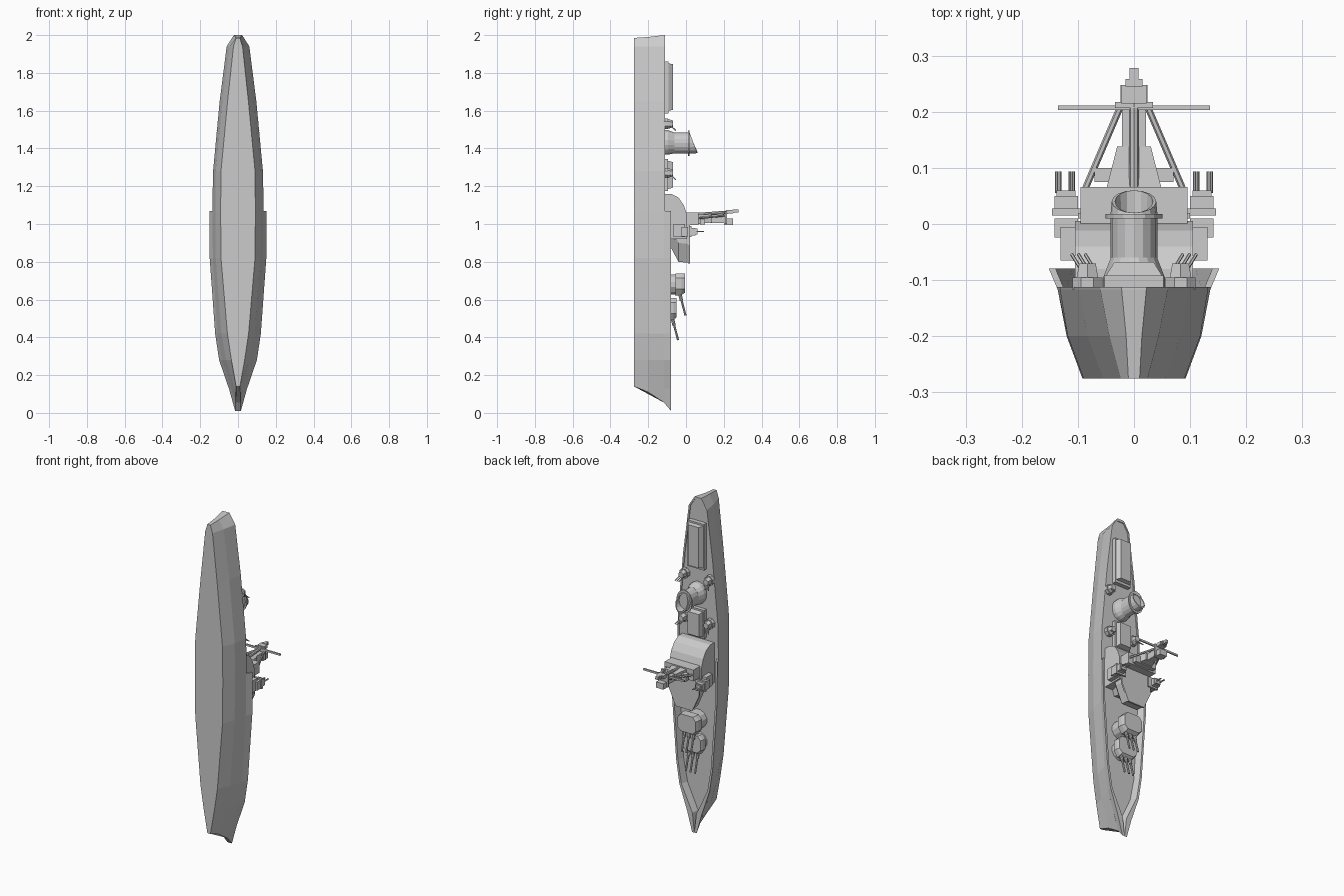
import bpy, bmesh, math
from mathutils import Vector

if "Cube" in bpy.data.objects:
    bpy.data.objects.remove(bpy.data.objects["Cube"])

# Ship stands on its bow: +y is the ship's "up", +z runs to the stern.
DECK = -0.117


def finish(name, bm):
    bmesh.ops.recalc_face_normals(bm, faces=bm.faces[:])
    me = bpy.data.meshes.new(name)
    bm.to_mesh(me)
    bm.free()
    ob = bpy.data.objects.new(name, me)
    bpy.context.collection.objects.link(ob)
    return ob


def loft(name, rings, cap=True):
    bm = bmesh.new()
    vs = [[bm.verts.new(p) for p in r] for r in rings]
    n = len(rings[0])
    for a, b in zip(vs, vs[1:]):
        for i in range(n):
            j = (i + 1) % n
            bm.faces.new((a[i], a[j], b[j], b[i]))
    if cap:
        bm.faces.new(vs[0])
        bm.faces.new(vs[-1])
    return finish(name, bm)


def box(name, x0, x1, y0, y1, z0, z1, inset=0.0, zin=None):
    """Box rising in y, its top optionally inset."""
    k = inset if zin is None else zin
    def ring(y, i, k):
        return [(x0 + i, y, z0 + k), (x1 - i, y, z0 + k), (x1 - i, y, z1 - k), (x0 + i, y, z1 - k)]
    return loft(name, [ring(y0, 0, 0), ring(y1, inset, k)])


def tower(name, levels, n, x=0, z=0):
    """Stack of elliptical rings: y, rx, rz, z offset."""
    return loft(name, [[(x + rx * math.cos(2 * math.pi * (i + .5) / n), y,
                         z + dz + rz * math.sin(2 * math.pi * (i + .5) / n)) for i in range(n)]
                       for y, rx, rz, dz in levels])


def rod(name, a, b, r, n=8, r2=None):
    a, b = Vector(a), Vector(b)
    q = (b - a).to_track_quat('Z', 'Y')
    def ring(c, r):
        return [c + q @ Vector((r * math.cos(2 * math.pi * i / n), r * math.sin(2 * math.pi * i / n), 0))
                for i in range(n)]
    return loft(name, [ring(a, r), ring(b, r2 or r)])


def side_prism(name, prof, x):
    """Extrude a (y, z, width factor) side profile across the ship."""
    return loft(name, [[(s * x * w, y, z) for y, z, w in prof] for s in (-1, 1)])


# Hull stations: z at keel / bilge / deck, then half widths
stations = [(.14, .11, .055, .010, .012, .012), (.28, .28, .28, .035, .062, .085),
            (.42, .42, .42, .056, .088, .110), (.82, .82, .82, .090, .118, .133),
            (1.07, 1.07, 1.07, .092, .120, .136), (1.28, 1.28, 1.28, .090, .118, .132),
            (1.65, 1.65, 1.65, .055, .083, .097), (1.94, 1.94, 1.94, .024, .044, .060),
            (1.985, 1.99, 2.0, .010, .014, .022)]
rings = []
for zb, zm, zd, b, m, d in stations:
    half = [(b, -.275, zb), (m, -.2, zm), (d, DECK, zd)]
    rings.append(half + [(-x, y, z) for x, y, z in reversed(half)])
loft("hull", rings)

# Flared forward bulwark and low aft rim: z low, z top, low width, top width, inner inset
fore = [(.055, .01, .012, .015, None), (.13, .125, .036, .047, .034), (.28, .28, .085, .1, .014),
        (.42, .42, .11, .121, .012), (.82, .82, .133, .15, .012), (1.07, 1.07, .136, .152, .012)]
aft = [(z, z, d, d, .01) for _, _, z, _, _, d in stations[4:8]] + [(2.0, 2.0, .022, .022, .01)]
for s in (-1, 1):
    for nm, rows, top in (("bulwark", fore, -.079), ("aft_rim", aft, -.112)):
        sec = []
        for zl, zt, lo, hi, t in rows:
            il, it = (0, 0) if t is None else (lo - t, hi - t)
            sec.append([(s * lo, DECK, zl), (s * hi, top, zt), (s * it, top, zt), (s * il, DECK, zl)])
        loft(nm, sec)
box("stern_rim", -.022, .022, DECK, -.112, 1.985, 2.0)

# Aft deckhouses
box("aft_house_base", -.053, .053, DECK, -.092, 1.585, 1.86)
box("aft_house_roof", -.05, .05, -.092, -.068, 1.6, 1.85, .015, .004)
box("mid_house_base", -.053, .053, DECK, -.095, 1.175, 1.345)
box("mid_house_roof", -.045, .045, -.095, -.068, 1.185, 1.335, .008)

# Funnel with flared foot, collar and slanted open mouth
tower("funnel_foot", [(DECK, .056, .066, 0), (-.095, .056, .066, 0), (-.06, .042, .056, -.003)], 16, z=1.432)
cz, n = 1.428, 16
def funnel_ring(y, r, slant=0):
    return [(r * .75 * math.cos(2 * math.pi * i / n), y - slant * math.sin(2 * math.pi * i / n),
             cz + r * math.sin(2 * math.pi * i / n)) for i in range(n)]
loft("funnel", [funnel_ring(-.1, .056), funnel_ring(.015, .056), funnel_ring(.04, .053, .02),
                funnel_ring(.04, .045, .02), funnel_ring(.0, .043)])
loft("funnel_collar", [funnel_ring(.01, .068), funnel_ring(.018, .068)])

# Light triple gun mounts beside funnel
for s in (-1, 1):
    for z in (1.53, 1.27):
        x = s * .083
        tower("light_mount_base", [(DECK, .029, .03, 0), (-.095, .029, .03, 0)], 8, x, z)
        tower("light_mount_shield", [(-.095, .022, .026, 0), (-.07, .017, .018, 0)], 6, x, z)
        for k in (-1, 0, 1):
            rod("light_barrel", (x + k * .012, -.08, z - .01),
                (x + k * .012 + s * .016, -.054, z - .035), .003, 6)

# Main superstructure: rounded aft end, overhanging tapered bridge
side_prism("superstructure", [(DECK, 1.16, 1), (-.08, 1.16, 1), (-.04, 1.14, 1), (-.012, 1.10, 1),
                              (.005, 1.05, 1), (.005, .92, 1), (-.07, .92, 1), (DECK, .92, 1)], .105)
def bridge_plan(y, w, front):
    return [(-w, y, 1.0), (-w, y, front + .1), (-w * .55, y, front), (w * .55, y, front),
            (w, y, front + .1), (w, y, 1.0)]
loft("bridge", [bridge_plan(DECK, .075, .885), bridge_plan(-.08, .08, .875),
                bridge_plan(-.04, .095, .80), bridge_plan(.01, .095, .795)])
loft("bridge_roof", [bridge_plan(.01, .1, .79), bridge_plan(.02, .1, .79)])
for s in (-1, 1):
    def sbox(name, a, b, *r):
        box(name, min(s * a, s * b), max(s * a, s * b), *r)
    sbox("side_sponson", .09, .131, -.065, -.005, .93, 1.0)
    sbox("side_cabin", .1, .142, -.024, .01, .935, .985)
    sbox("wing_platform", .08, .146, .015, .028, .93, .99)
    sbox("wing_mount", .1, .142, .028, .05, .94, .98)
    sbox("wing_mount_top", .104, .138, .05, .06, .945, .975)
    for x in (.108, .114, .132, .138):
        rod("wing_barrel", (s * x, .055, .96), (s * x, .094, .96), .0025, 6)
    # Mast legs
    rod("mast_leg", (s * .086, .065, 1.03), (s * .026, .205, 1.045), .006, 6)

# Stepped tower and mast
box("tower_base", -.095, .095, .0, .066, .995, 1.062)
box("tower_deck", -.07, .07, .075, .10, .998, 1.04)
box("tower_room", -.05, .05, .06, .138, 1.0, 1.055, .02, .008)
box("tower_shaft", -.021, .021, .13, .215, 1.005, 1.045)
box("director", -.024, .024, .2, .248, .995, 1.03)
rod("rear_mast", (0, .06, 1.05), (0, .22, 1.062), .009)
box("lookout", -.034, .034, .207, .217, 1.0, 1.07)
box("yard_arm", -.135, .135, .203, .211, 1.055, 1.066, .0)
box("mast_head", -.022, .022, .215, .248, 1.055, 1.075)
box("mast_cap", -.015, .015, .245, .258, 1.058, 1.078)
box("mast_tip", -.008, .008, .25, .278, 1.06, 1.078)

# Two forward triple turrets: z centre, base y, height
for zc, y0, h in ((.55, -.09, .04), (.68, -.055, .05)):
    tower("barbette", [(DECK, .058, .055, 0), (y0 + .005, .058, .055, 0)], 12, z=zc)
    def plan(y, k, f):
        return [(x * k, y, zc + z) for x, z in
                ((-.042, -.06 + f), (.042, -.06 + f), (.066, -.025), (.066, .035),
                 (.045, .058), (-.045, .058), (-.066, .035), (-.066, -.025))]
    loft("turret", [plan(y0, 1, 0), plan(y0 + h * .6, 1, .004), plan(y0 + h, .9, .016)])
    for k in (-1, 0, 1):
        y = y0 + h * .45
        rod("main_gun_sleeve", (k * .03, y - .004, zc - .03), (k * .03, y + .008, zc - .085), .009, 8)
        rod("main_gun", (k * .03, y, zc - .05), (k * .03, y + .03, zc - .165), .006, 8, .0055)
